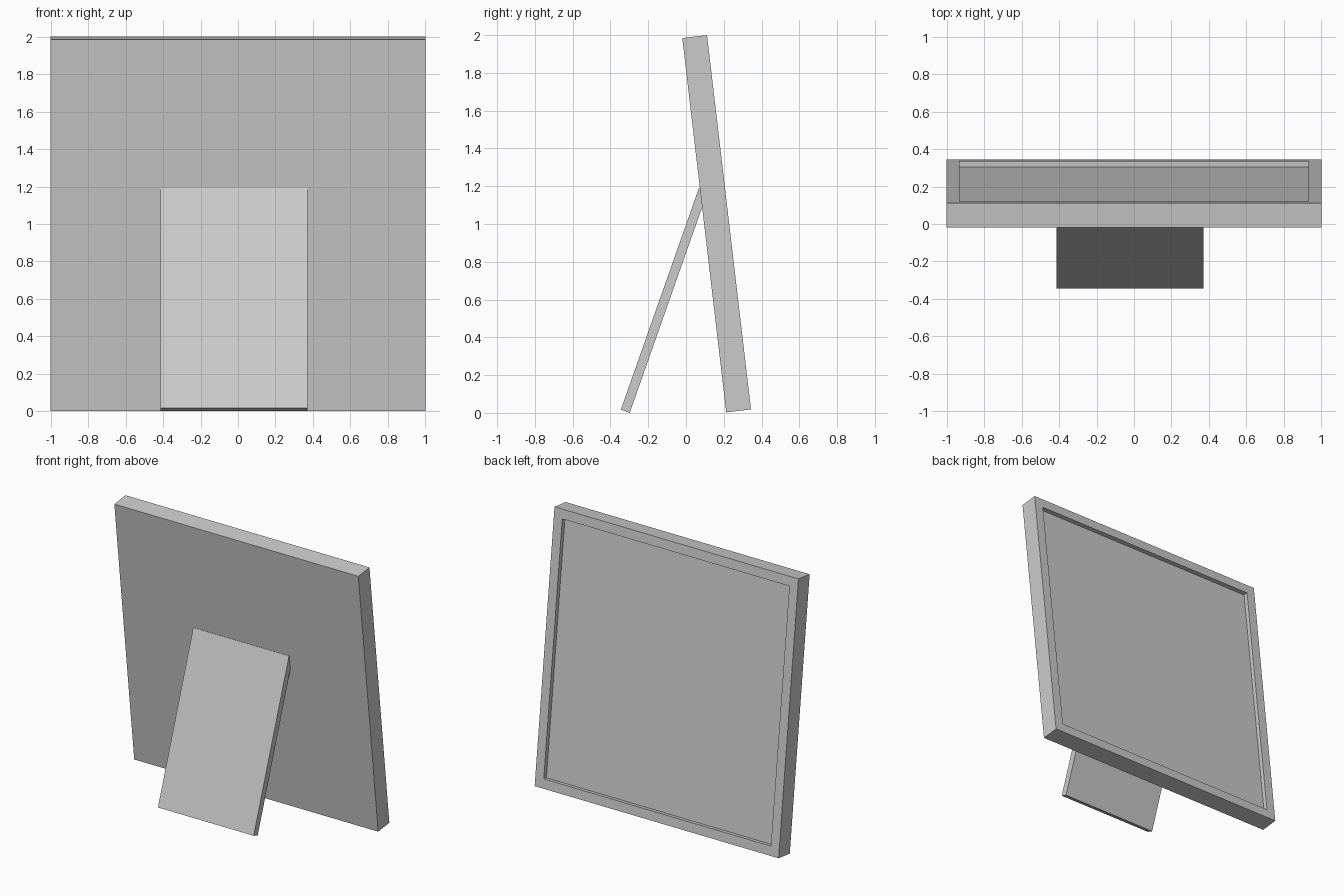
import bpy, bmesh
from math import radians
from mathutils import Matrix

if "Cube" in bpy.data.objects:
    bpy.data.objects.remove(bpy.data.objects["Cube"])


def slab(name, x0, x1, thick, length, origin, tilt, border=0, depth=0):
    """Tilted board; origin is its lower front edge (y, z). Optional recess on the rear face."""
    bm = bmesh.new()
    bmesh.ops.create_cube(bm, size=1)
    for v in bm.verts:
        v.co.x = x1 if v.co.x > 0 else x0
        v.co.y = thick if v.co.y > 0 else 0
        v.co.z = length if v.co.z > 0 else 0
    bm.normal_update()
    if border:
        rear = max(bm.faces, key=lambda f: f.normal.y)
        bmesh.ops.inset_region(bm, faces=[rear], thickness=border)
        panel = bmesh.ops.extrude_discrete_faces(bm, faces=[rear])["faces"][0]
        bmesh.ops.translate(bm, verts=panel.verts, vec=(0, -depth, 0))
    bmesh.ops.recalc_face_normals(bm, faces=bm.faces)
    bm.transform(Matrix.Translation((0, *origin)) @ Matrix.Rotation(radians(tilt), 4, 'X'))
    mesh = bpy.data.meshes.new(name)
    bm.to_mesh(mesh)
    bm.free()
    obj = bpy.data.objects.new(name, mesh)
    bpy.context.collection.objects.link(obj)
    return obj


# Leaning picture frame with a shallow recessed panel
slab("picture_frame", -1, 1, 0.132, 1.995, (0.213, 0.003), 6.7, border=0.0975, depth=0.032)

# Easel leg, its upper end tucked into the frame
slab("support_leg", -0.415, 0.37, 0.05, 1.245, (-0.345, 0.017), -19.4)
